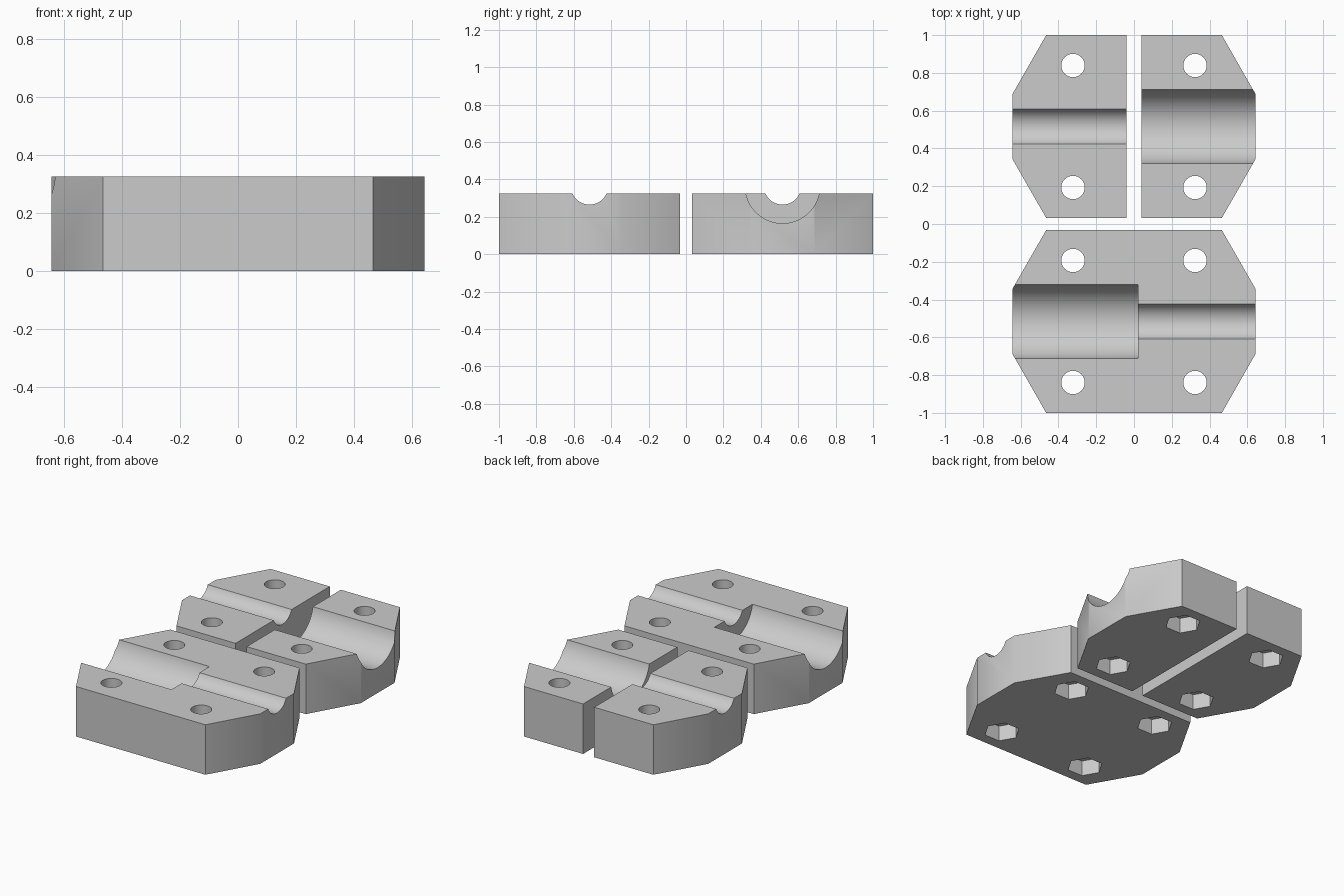
import bpy
import bmesh
import math
from mathutils import Matrix

if "Cube" in bpy.data.objects:
    bpy.data.objects.remove(bpy.data.objects["Cube"], do_unlink=True)

H = 0.325          # block height
CY = 0.516         # distance of each clamp half from the centre line
AXIS_Z = 0.365     # shaft axis height
GAP = 0.04         # half of the slot between the split blocks
BIG, SMALL = 0.2, 0.1

grey = bpy.data.materials.new("plain_grey")
grey.use_nodes = True
colour = (0.6, 0.6, 0.6, 1)
grey.diffuse_color = colour
grey.node_tree.nodes["Principled BSDF"].inputs["Base Color"].default_value = colour


def make_object(name, bm):
    bmesh.ops.recalc_face_normals(bm, faces=bm.faces)
    mesh = bpy.data.meshes.new(name)
    bm.to_mesh(mesh)
    bm.free()
    mesh.materials.append(grey)
    obj = bpy.data.objects.new(name, mesh)
    bpy.context.collection.objects.link(obj)
    return obj


def prism(name, outline):
    """Extrude a plan outline up to the block height."""
    bm = bmesh.new()
    face = bm.faces.new([bm.verts.new((x, y, 0)) for x, y in outline])
    top = bmesh.ops.extrude_face_region(bm, geom=[face])["geom"]
    verts = [v for v in top if isinstance(v, bmesh.types.BMVert)]
    bmesh.ops.translate(bm, vec=(0, 0, H), verts=verts)
    return make_object(name, bm)


def cylinder(radius, depth, matrix, sides):
    bm = bmesh.new()
    bmesh.ops.create_cone(bm, cap_ends=True, segments=sides, radius1=radius,
                          radius2=radius, depth=depth, matrix=matrix)
    return make_object("cutter", bm)


def cut(obj, cutter):
    """Subtract the cutter and delete it."""
    cutter.hide_render = True
    mod = obj.modifiers.new("cut", 'BOOLEAN')
    mod.operation, mod.solver, mod.object = 'DIFFERENCE', 'EXACT', cutter
    bpy.context.view_layer.objects.active = obj
    bpy.ops.object.modifier_apply(modifier=mod.name)
    bpy.data.objects.remove(cutter, do_unlink=True)


def groove(obj, radius, x0, x1, y):
    place = Matrix.Translation(((x0 + x1) / 2, y, AXIS_Z)) @ Matrix.Rotation(math.pi / 2, 4, 'Y')
    cut(obj, cylinder(radius, x1 - x0, place, 48))


def bolt_hole(obj, x, y):
    # round through hole with a hexagonal nut pocket underneath
    cut(obj, cylinder(0.062, 1, Matrix.Translation((x, y, H / 2)), 32))
    turn = Matrix.Rotation(math.pi / 2, 4, 'Z')
    cut(obj, cylinder(0.107, 0.2, Matrix.Translation((x, y, 0)) @ turn, 6))


def finish(obj):
    bpy.ops.object.select_all(action='DESELECT')
    obj.select_set(True)
    bpy.context.view_layer.objects.active = obj
    bpy.ops.object.shade_smooth_by_angle(angle=math.radians(30))


# one end of a clamp half: square edge, chamfer, flat nose
END = [(0.465, -0.484), (0.643, -0.173), (0.643, 0.173), (0.465, 0.484)]

# full-length front block with a stepped groove
outline = [(x, y - CY) for x, y in END] + [(-x, y - CY) for x, y in reversed(END)]
front = prism("front_block", outline)
groove(front, BIG, -1, 0.02, -CY)
groove(front, SMALL, 0, 1, -CY)
for sx in (-1, 1):
    for dy in (-0.323, 0.323):
        bolt_hole(front, sx * 0.323, dy - CY)
finish(front)

# split back blocks, one per groove size
for name, side, radius in (("back_left_block", 1, BIG), ("back_right_block", -1, SMALL)):
    plan = [(GAP, -0.484)] + END + [(GAP, 0.484)]
    block = prism(name, [(side * x, y + CY) for x, y in plan])
    groove(block, radius, -1, 1, CY)
    for dy in (-0.323, 0.323):
        bolt_hole(block, side * 0.323, dy + CY)
    finish(block)
